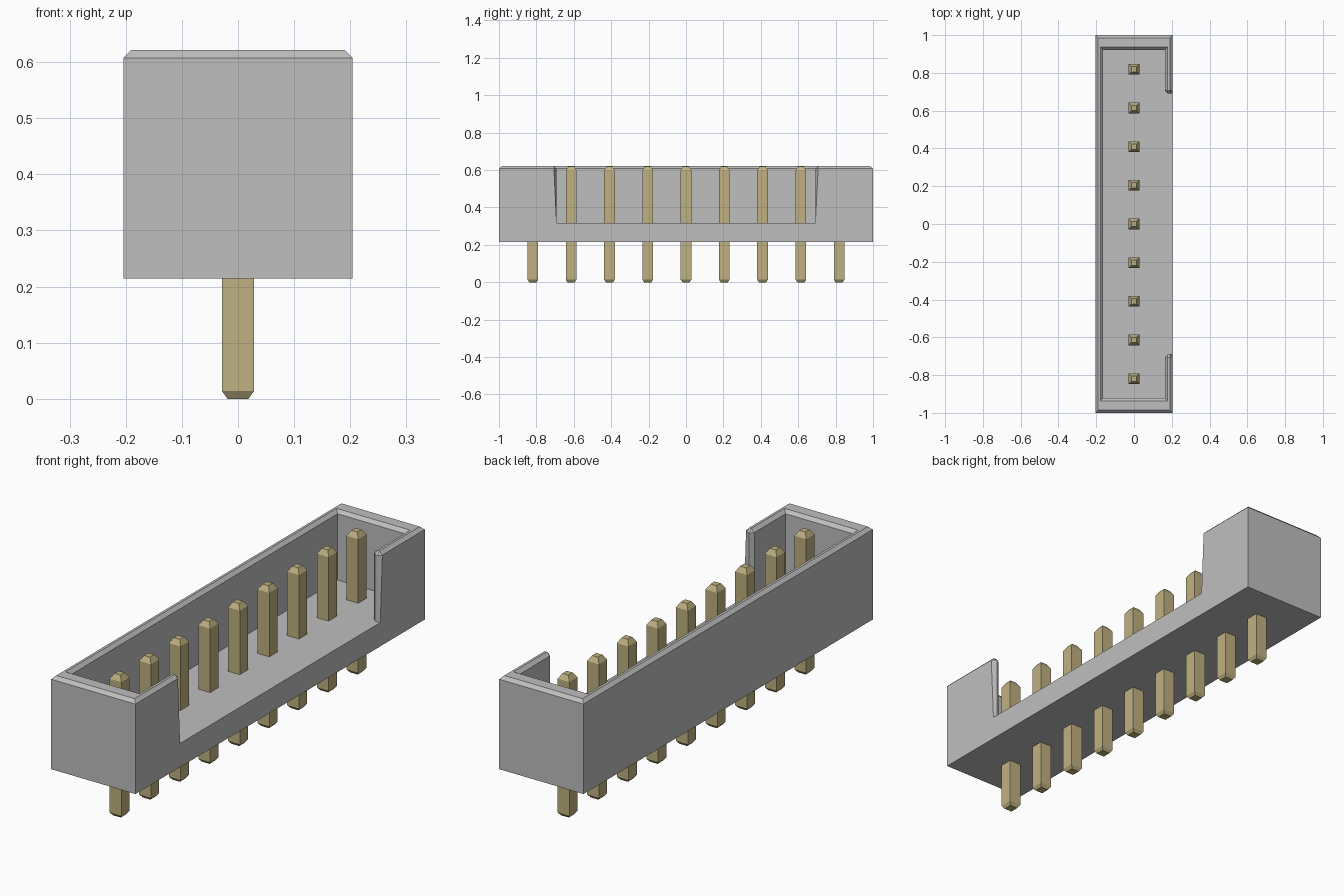
import bpy, bmesh

cube = bpy.data.objects.get("Cube")
if cube:
    bpy.data.objects.remove(cube, do_unlink=True)

HX, HY = 0.204, 1.0              # housing half width and half length
Z0, FLOOR, Z1 = 0.214, 0.318, 0.622
IX, IY, NOTCH = 0.164, 0.922, 0.692   # cavity half sizes, side opening half length
BEVEL = 0.0145
PINS, PITCH, PW = 9, 0.2047, 0.0285


def material(name, rgb):
    m = bpy.data.materials.new(name)
    m.use_nodes = True
    m.diffuse_color = (*rgb, 1)
    m.node_tree.nodes["Principled BSDF"].inputs["Base Color"].default_value = (*rgb, 1)
    return m


def add_object(name, bm, mat):
    bmesh.ops.recalc_face_normals(bm, faces=bm.faces)
    me = bpy.data.meshes.new(name)
    bm.to_mesh(me)
    bm.free()
    me.materials.append(mat)
    ob = bpy.data.objects.new(name, me)
    bpy.context.collection.objects.link(ob)
    return ob


def prism(outline, z0, z1):
    """Extrude a flat outline upwards."""
    bm = bmesh.new()
    face = bm.faces.new([bm.verts.new((x, y, z0)) for x, y in outline])
    top = bmesh.ops.extrude_face_region(bm, geom=[face])["geom"]
    bmesh.ops.translate(bm, vec=(0, 0, z1 - z0),
                        verts=[v for v in top if isinstance(v, bmesh.types.BMVert)])
    return bm


grey = material("light grey plastic", (0.52, 0.52, 0.52))
gold = material("pale gold metal", (0.52, 0.44, 0.22))

# Housing: solid block with the cavity and side opening cut out together
housing = add_object("housing", prism(
    [(-HX, -HY), (HX, -HY), (HX, HY), (-HX, HY)], Z0, Z1), grey)
cutter = add_object("cavity_cutter", prism(
    [(-IX, -IY), (IX, -IY), (IX, -NOTCH), (0.4, -NOTCH),
     (0.4, NOTCH), (IX, NOTCH), (IX, IY), (-IX, IY)], FLOOR, 0.9), grey)
cutter.hide_render = True
cut = housing.modifiers.new("cavity", 'BOOLEAN')
cut.operation, cut.solver, cut.object = 'DIFFERENCE', 'EXACT', cutter
bpy.context.view_layer.update()
carved = bpy.data.meshes.new_from_object(
    housing.evaluated_get(bpy.context.evaluated_depsgraph_get()))
housing.modifiers.clear()
housing.data = carved
bpy.data.objects.remove(cutter, do_unlink=True)

# Chamfer the rim and the upright ends of the side opening
bm = bmesh.new()
bm.from_mesh(carved)
bmesh.ops.remove_doubles(bm, verts=bm.verts, dist=1e-5)


def chamfered(e):
    a, b = (v.co for v in e.verts)
    if len(e.link_faces) != 2 or e.calc_face_angle(0) < 0.1:
        return False
    rim = min(a.z, b.z) > Z1 - 1e-3
    upright = abs(a.z - b.z) > 0.1 and abs(abs(a.y) - NOTCH) < 1e-3
    return rim or upright


bmesh.ops.bevel(bm, geom=[e for e in bm.edges if chamfered(e)],
                offset=BEVEL, segments=1, affect='EDGES', clamp_overlap=False)
bm.to_mesh(carved)
bm.free()

# Square pins with tapered ends: (height, half width) rings
RINGS = [(0.0, 0.019), (0.014, PW), (0.598, PW), (0.62, 0.0145)]
bm = bmesh.new()
loops = [[bm.verts.new((sx * w, sy * w, z))
          for sx, sy in ((-1, -1), (1, -1), (1, 1), (-1, 1))] for z, w in RINGS]
for lo, hi in zip(loops, loops[1:]):
    for i in range(4):
        j = (i + 1) % 4
        bm.faces.new((lo[i], lo[j], hi[j], hi[i]))
bm.faces.new(loops[0])
bm.faces.new(loops[-1])
first = add_object("pin_1", bm, gold)
for i in range(PINS):
    pin = first if i == 0 else bpy.data.objects.new(f"pin_{i + 1}", first.data)
    if i:
        bpy.context.collection.objects.link(pin)
    pin.location.y = (i - (PINS - 1) / 2) * PITCH
